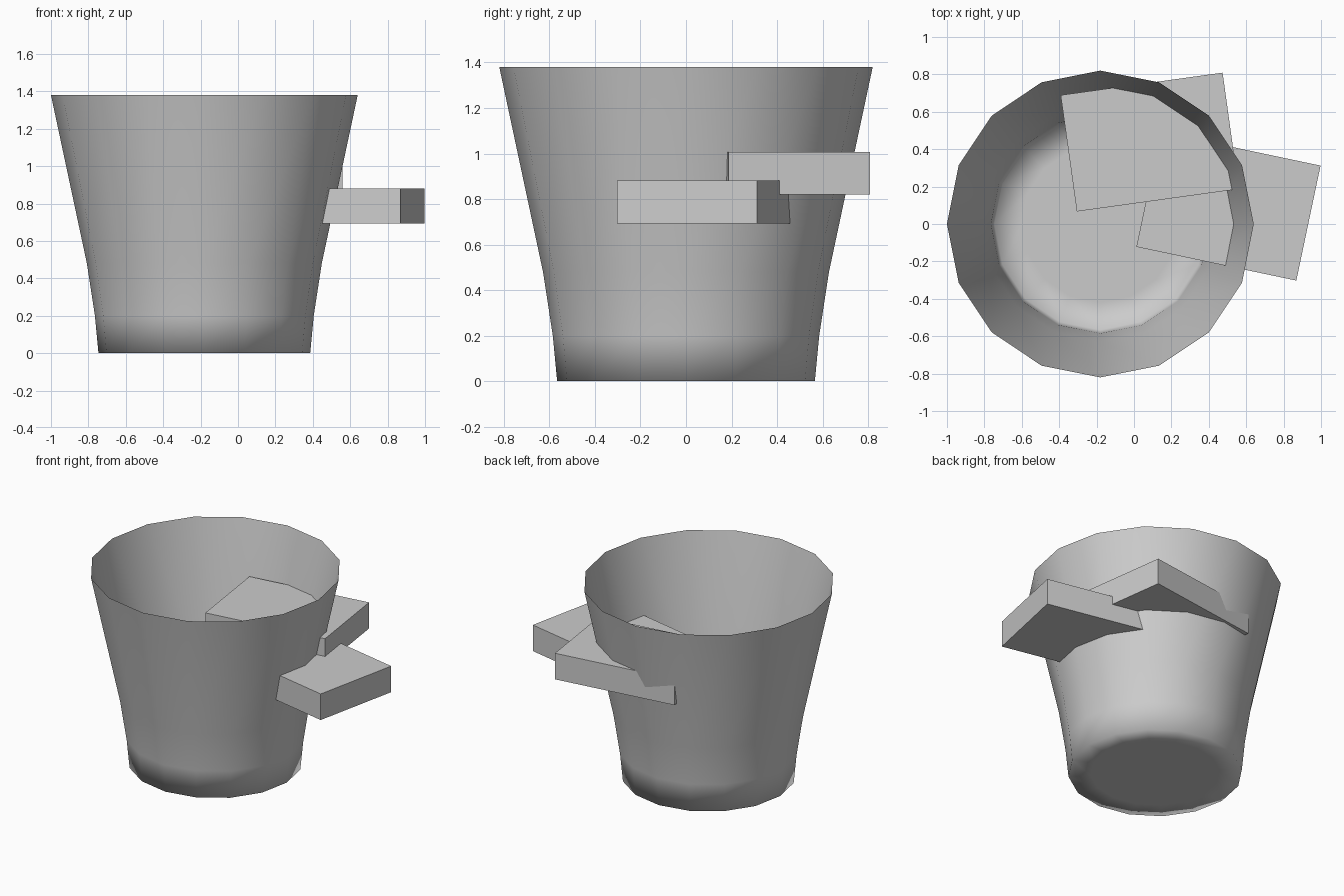
import bpy, bmesh
from math import cos, sin, pi, radians

if "Cube" in bpy.data.objects:
    bpy.data.objects.remove(bpy.data.objects["Cube"])

SIDES = 16
CUP_X = -0.18


def add_object(name, bm):
    mesh = bpy.data.meshes.new(name)
    bm.to_mesh(mesh)
    bm.free()
    obj = bpy.data.objects.new(name, mesh)
    bpy.context.collection.objects.link(obj)
    return obj


def lathe(name, profile, x):
    """Thin open vessel: rings of the profile skinned together, flat base."""
    bm = bmesh.new()
    rings = [[bm.verts.new((r * cos(2 * pi * i / SIDES), r * sin(2 * pi * i / SIDES), z))
              for i in range(SIDES)] for r, z in profile]
    bm.faces.new(rings[0][::-1])
    for low, high in zip(rings, rings[1:]):
        for i in range(SIDES):
            j = (i + 1) % SIDES
            bm.faces.new((low[i], low[j], high[j], high[i]))
    for face in bm.faces:
        face.smooth = True
    obj = add_object(name, bm)
    obj.location.x = x
    return obj


def slab(name, centre, angle):
    bm = bmesh.new()
    bmesh.ops.create_cube(bm, size=1)
    bmesh.ops.scale(bm, vec=(0.874, 0.628, 0.187), verts=bm.verts)
    obj = add_object(name, bm)
    obj.location = centre
    obj.rotation_euler.z = radians(angle)
    return obj


# Tapered bucket, open at the top
lathe("bucket", [(0.42, 0), (0.566, 0), (0.585, 0.2), (0.628, 0.48), (0.82, 1.38)], CUP_X)

# Two blocks passing through the wall
slab("lower_block", (0.505, 0.095, 0.787), -11.9)
slab("upper_block", (0.084, 0.438, 0.914), 7.9)
